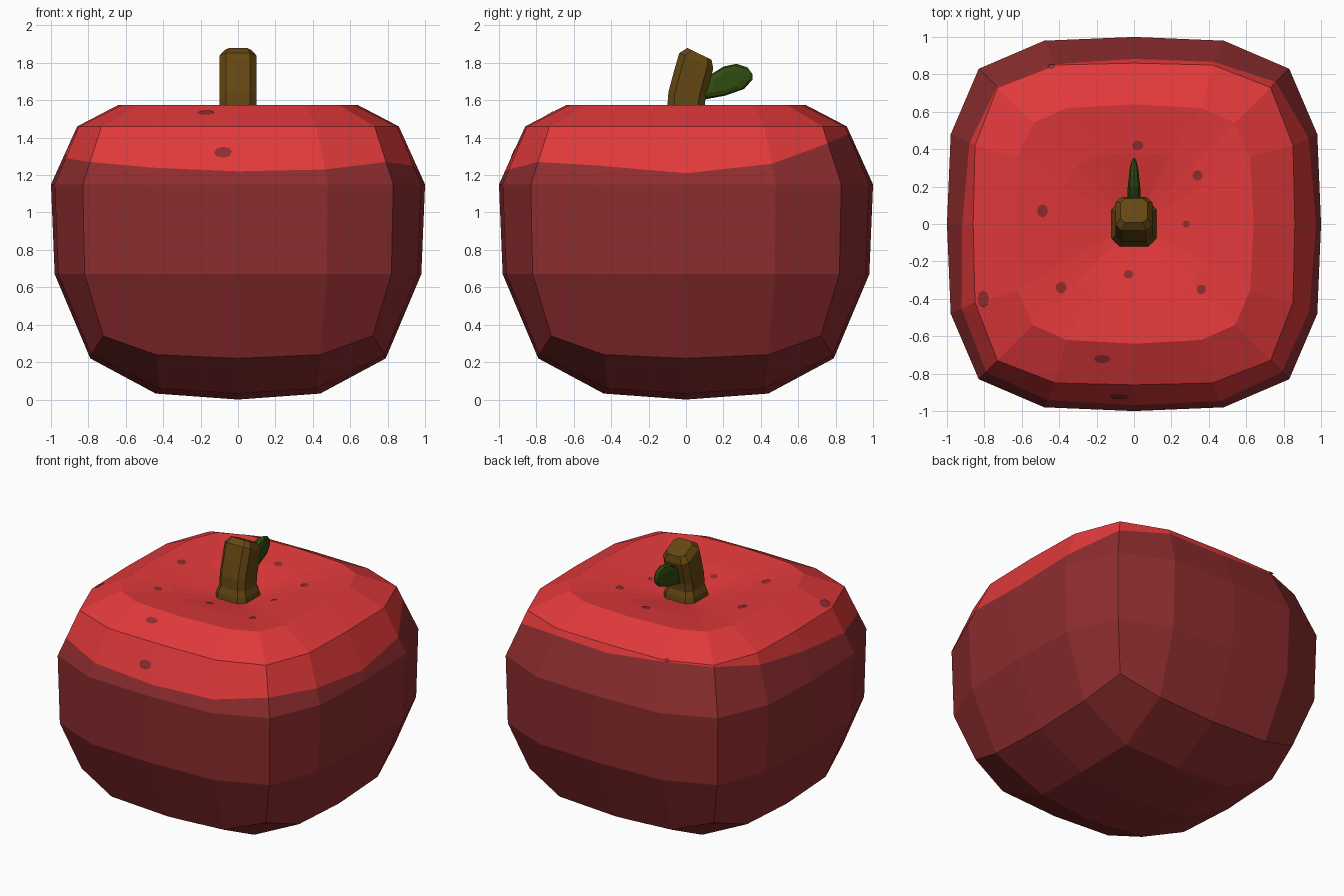
import bpy, bmesh, math
from mathutils import Vector, Matrix
from mathutils.bvhtree import BVHTree

if "Cube" in bpy.data.objects:
    bpy.data.objects.remove(bpy.data.objects["Cube"])


def material(name, rgb):
    m = bpy.data.materials.new(name)
    m.diffuse_color = (*rgb, 1)
    m.use_nodes = True
    m.node_tree.nodes["Principled BSDF"].inputs["Base Color"].default_value = m.diffuse_color
    return m


RED = material("bright red", (0.76, 0.041, 0.043))
DARK = material("dark red", (0.27, 0.026, 0.028))
BROWN = material("stem brown", (0.13, 0.063, 0.006))
GREEN = material("leaf green", (0.03, 0.072, 0.006))


def finish(name, bm, mats, fix_normals=True):
    if fix_normals:
        bmesh.ops.recalc_face_normals(bm, faces=bm.faces)
    me = bpy.data.meshes.new(name)
    bm.to_mesh(me)
    bm.free()
    for m in mats:
        me.materials.append(m)
    ob = bpy.data.objects.new(name, me)
    bpy.context.collection.objects.link(ob)
    return ob


def turned(points):
    """Repeat one quadrant of points around z four times."""
    return [Matrix.Rotation(q * math.pi / 2, 3, 'Z') @ Vector(p)
            for q in range(4) for p in points]


def ring(mid, qa, qb, corner, zm, zq=None, zc=None):
    """Sixteen-point rounded square."""
    zq, zc = zq or zm, zc or zm
    return turned([(mid, 0, zm), (qa, qb, zq), (corner, corner, zc), (qb, qa, zq)])


def bridge(bm, a, b, mat=0):
    n = len(a)
    for i in range(n):
        f = bm.faces.new((a[i], a[(i + 1) % n], b[(i + 1) % n], b[i]))
        f.material_index = mat


# --- apple body: stacked rounded squares, with an uneven colour boundary ring
low = ring(1.0, 0.98, 0.48, 0.83, 1.15)
high = ring(0.86, 0.85, 0.42, 0.73, 1.46)
edge_z = [1.21, 1.26, 1.37, 1.42, 1.41, 1.45, 1.45, 1.39,
          1.33, 1.29, 1.27, 1.24, 1.22, 1.23, 1.27, 1.25]
edge = [a.lerp(b, (z - 1.15) / 0.31) for a, b, z in zip(low, high, edge_z)]
bm = bmesh.new()
rings = [[bm.verts.new(p) for p in r] for r in (
    ring(0.79, 0.785, 0.44, 0.72, 0.22, 0.24, 0.34),
    ring(0.98, 0.96, 0.475, 0.82, 0.67),
    low, edge, high,
    ring(0.64, 0.62, 0.36, 0.54, 1.575),
    ring(0.38, 0.37, 0.2, 0.31, 1.54))]
for i in range(len(rings) - 1):
    bridge(bm, rings[i], rings[i + 1], 0 if i >= 3 else 1)
# dimple under the stem
pit = bm.verts.new((0, 0, 1.46))
for i in range(16):
    bm.faces.new((rings[-1][i], rings[-1][(i + 1) % 16], pit))
# underside as a four by four grid
o = rings[0]
inner = [bm.verts.new(p) for p in turned([(0.44, 0, 0.032), (0.42, 0.42, 0.06)])]
foot = bm.verts.new((0, 0, 0))
for q in range(4):
    a, b, c = inner[2 * q], inner[2 * q + 1], inner[(2 * q + 2) % 8]
    k = 4 * q
    for quad in ((o[k], o[k + 1], b, a), (o[k + 1], o[k + 2], o[k + 3], b),
                 (o[k + 3], o[(k + 4) % 16], c, b), (a, b, c, foot)):
        bm.faces.new(quad).material_index = 1
bmesh.ops.recalc_face_normals(bm, faces=bm.faces)
tree = BVHTree.FromBMesh(bm)
finish("apple_body", bm, [RED, DARK])

# --- skin spots: thin plates dropped onto the surface (x, y, width, depth)
spots = [(0.02, 0.42, .03, .027), (0.34, 0.26, .028, .028), (0.28, 0, .02, .02),
         (-0.49, 0.07, .03, .035), (-0.03, -0.27, .026, .024),
         (0.36, -0.35, .026, .026), (-0.39, -0.34, .03, .032),
         (-0.805, -0.4, .035, .045), (-0.17, -0.72, .045, .026),
         (-0.08, -0.92, .048, .032), (-0.44, 0.84, .02, .015)]
bm = bmesh.new()
for x, y, rx, ry in spots:
    hit, nrm, _, _ = tree.ray_cast(Vector((x, y, 3)), Vector((0, 0, -1)))
    u = Vector((0, 1, 0)).cross(nrm).normalized()
    v = nrm.cross(u)
    bm.faces.new([bm.verts.new(hit + nrm * 0.004 + u * rx * math.cos(a) + v * ry * math.sin(a))
                  for a in (math.tau * i / 8 for i in range(8))])
finish("skin_spots", bm, [DARK], False)

# --- stem: bevelled square section leaning backwards (y, z, half width, tilt)
bm = bmesh.new()
sections = []
for y, z, h, tilt in ((0, 1.45, .125, 0), (0, 1.52, .115, 0), (0, 1.56, .1, 2),
                      (0.005, 1.63, .1, 8), (0.035, 1.74, .1, 18),
                      (0.055, 1.81, .1, 25), (0.072, 1.848, .072, 26)):
    rot = Matrix.Rotation(math.radians(-tilt), 3, 'X')
    c = h * 0.65
    sections.append([bm.verts.new(rot @ p + Vector((0, y, z)))
                     for p in turned([(h, -c, 0), (h, c, 0)])])
for a, b in zip(sections, sections[1:]):
    bridge(bm, a, b)
bm.faces.new(sections[0])
bm.faces.new(sections[-1])
finish("stem", bm, [BROWN])

# --- leaf: upright outline, thick in the middle and thinner at the rim
outline = [(0.08, 1.60), (0.13, 1.61), (0.21, 1.625), (0.31, 1.66), (0.355, 1.71),
           (0.355, 1.74), (0.33, 1.775), (0.27, 1.795), (0.2, 1.78), (0.12, 1.73)]
cy, cz = 0.21, 1.70
bm = bmesh.new()
loops = []
for side, scale, thick in ((-1, .6, .036), (-1, .9, .026), (0, 1, 0), (1, .9, .026), (1, .6, .036)):
    loop = []
    for y, z in outline:
        py, pz = cy + (y - cy) * scale, cz + (z - cz) * scale
        taper = 1 - 0.6 * max(0, py - 0.18) / 0.18
        loop.append(bm.verts.new((side * thick * taper, py, pz)))
    loops.append(loop)
for a, b in zip(loops, loops[1:]):
    bridge(bm, a, b)
bm.faces.new(loops[0])
bm.faces.new(loops[-1])
finish("leaf", bm, [GREEN])
